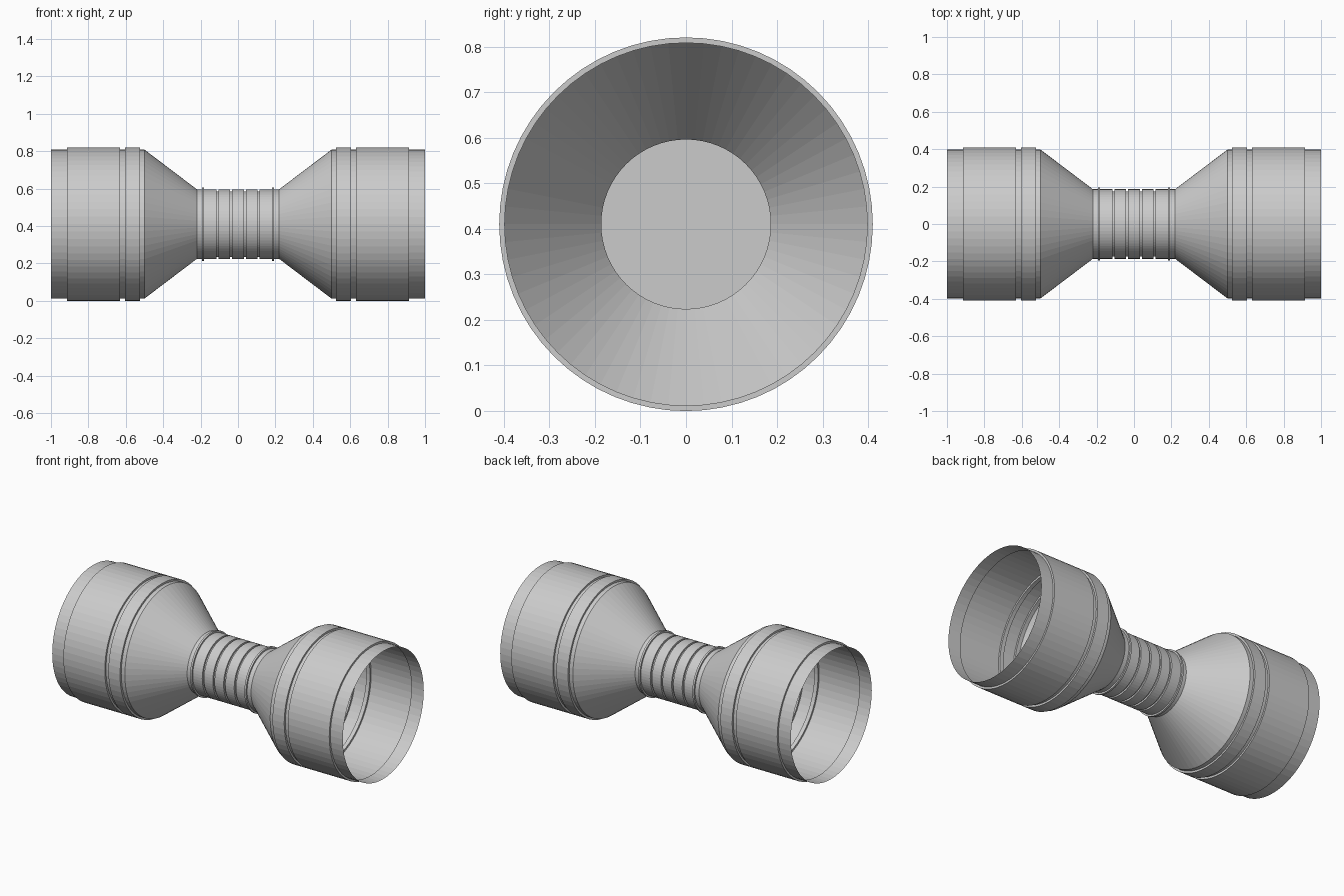
import bpy, bmesh, math

cube = bpy.data.objects.get("Cube")
if cube:
    bpy.data.objects.remove(cube)

SEGMENTS = 64
CENTRE_Z = 0.41
WIDE, RIM, NECK, GROOVE, BEAD = 0.41, 0.398, 0.186, 0.175, 0.196

metal = bpy.data.materials.new("brushed grey metal")
metal.use_nodes = True
colour = (0.6, 0.6, 0.6, 1)
metal.diffuse_color = colour
metal.node_tree.nodes["Principled BSDF"].inputs["Base Color"].default_value = colour


def lathe(name, profile, cap_at=()):
    """Sweep (x, radius) points round the long axis, capping chosen rings."""
    bm = bmesh.new()
    rings = []
    for x, r in profile:
        ring = []
        for i in range(SEGMENTS):
            a = math.tau * i / SEGMENTS
            ring.append(bm.verts.new((x, r * math.cos(a), CENTRE_Z + r * math.sin(a))))
        rings.append(ring)
    for a, b in zip(rings, rings[1:]):
        for i in range(SEGMENTS):
            j = (i + 1) % SEGMENTS
            bm.faces.new((a[i], a[j], b[j], b[i]))
    for k in cap_at:
        bm.faces.new(rings[k])
    bmesh.ops.recalc_face_normals(bm, faces=bm.faces)
    # Open sheets: make the side walls face away from the axis
    wall = max(bm.faces, key=lambda f: abs(f.normal.z) * len(f.verts[:4]))
    if wall.normal.z * (wall.calc_center_median().z - CENTRE_Z) < 0:
        bmesh.ops.reverse_faces(bm, faces=bm.faces)
    mesh = bpy.data.meshes.new(name)
    bm.to_mesh(mesh)
    bm.free()
    mesh.materials.append(metal)
    obj = bpy.data.objects.new(name, mesh)
    bpy.context.collection.objects.link(obj)
    return obj


# Thin open cups with a stepped rim, a raised band and a conical base
cup = [(1.0, RIM), (0.915, RIM), (0.915, WIDE), (0.63, WIDE), (0.63, RIM),
       (0.605, RIM), (0.605, WIDE), (0.525, WIDE), (0.525, RIM), (0.5, RIM),
       (0.22, NECK)]
for side, name in ((1, "left_cup"), (-1, "right_cup")):
    lathe(name, [(side * x, r) for x, r in cup])

# Ribbed neck: a bead near each end and four grooves between
neck = [(-0.22, NECK)]
bands = [(-0.187, BEAD)] + [(x, GROOVE) for x in (-0.11, -0.037, 0.037, 0.11)] + [(0.187, BEAD)]
for x, r in bands:
    neck += [(x - 0.006, NECK), (x - 0.006, r), (x + 0.006, r), (x + 0.006, NECK)]
neck.append((0.22, NECK))
lathe("neck", neck)

# Cup floors, set in the outermost grooves
for side, name in ((1, "left_floor"), (-1, "right_floor")):
    lathe(name, [(side * 0.116, NECK), (side * 0.116, GROOVE)], cap_at=(1,))
